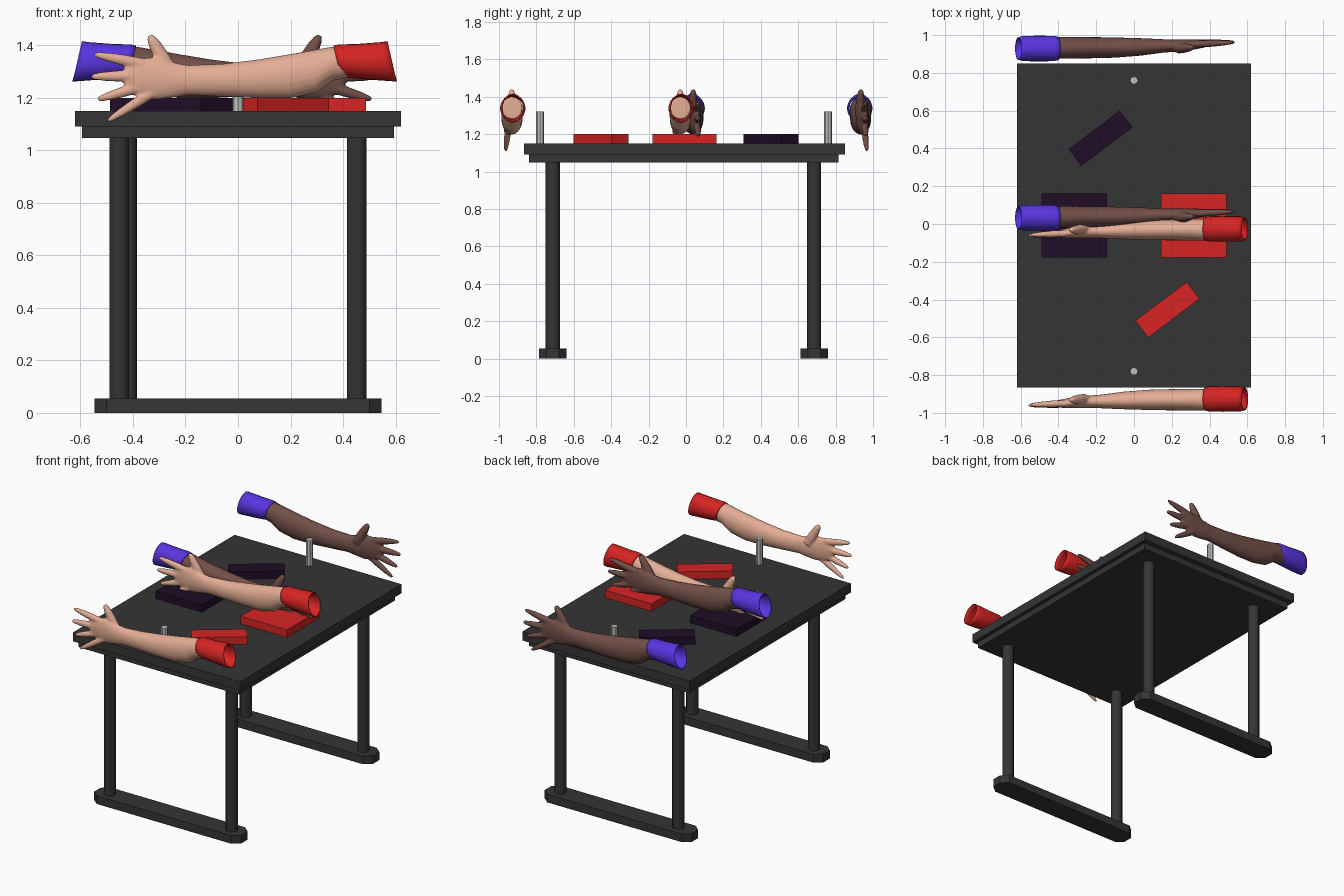
import bpy
import bmesh
from math import pi, cos, sin, radians
from mathutils import Vector

cube = bpy.data.objects.get("Cube")
if cube:
    bpy.data.objects.remove(cube)


def material(name, r, g, b):
    m = bpy.data.materials.new(name)
    m.use_nodes = True
    m.diffuse_color = (r, g, b, 1)
    m.node_tree.nodes["Principled BSDF"].inputs["Base Color"].default_value = (r, g, b, 1)
    return m


charcoal = material("charcoal", .035, .035, .035)
red = material("red", .68, .017, .017)
purple = material("purple", .1, .035, .75)
plum = material("dark plum", .014, .004, .02)
light_skin = material("light skin", .78, .42, .3)
brown_skin = material("brown skin", .17, .08, .065)
silver = material("silver", .55, .55, .55)


def finish(name, bm, mat, smooth=False):
    bmesh.ops.recalc_face_normals(bm, faces=bm.faces)
    mesh = bpy.data.meshes.new(name)
    bm.to_mesh(mesh)
    bm.free()
    mesh.materials.append(mat)
    obj = bpy.data.objects.new(name, mesh)
    bpy.context.collection.objects.link(obj)
    if smooth:
        bpy.ops.object.select_all(action='DESELECT')
        obj.select_set(True)
        bpy.context.view_layer.objects.active = obj
        bpy.ops.object.shade_smooth_by_angle(angle=radians(40))
    return obj


def box(name, center, size, mat, turn=0):
    bm = bmesh.new()
    bmesh.ops.create_cube(bm, size=1)
    bmesh.ops.scale(bm, vec=size, verts=bm.verts)
    obj = finish(name, bm, mat)
    obj.location = center
    obj.rotation_euler.z = turn
    return obj


def post(name, x, y, z0, z1, radius, mat, sides=12):
    bm = bmesh.new()
    bmesh.ops.create_cone(bm, cap_ends=True, segments=sides, radius1=radius,
                          radius2=radius, depth=z1 - z0)
    obj = finish(name, bm, mat, True)
    obj.location = (x, y, (z0 + z1) / 2)
    return obj


def loft(bm, rings, axis, sides=20, cap=True):
    """Skin elliptical rings (centre, y radius, other radius) square to axis."""
    across = Vector((0, 1, 0))
    up = Vector(axis).normalized().cross(across)
    loops = []
    for center, ry, ru in rings:
        angles = [2 * pi * i / sides for i in range(sides)]
        loops.append([bm.verts.new(Vector(center) + across * ry * cos(a) + up * ru * sin(a))
                      for a in angles])
    for a, b in zip(loops, loops[1:]):
        for i in range(sides):
            j = (i + 1) % sides
            bm.faces.new((a[i], a[j], b[j], b[i]))
    if cap:
        bm.faces.new(loops[0])
        bm.faces.new(loops[-1])


# Table top and its under-board
box("table_top", (0, -.0075, 1.12), (1.24, 1.715, .06), charcoal)
box("under_board", (0, -.0125, 1.07), (1.19, 1.655, .045), charcoal)

# Floor bars with clipped ends, and the legs on them
for side, y, left_x in (("front", -.7125, -.4525), ("back", .685, -.4225)):
    bm = bmesh.new()
    outline = [(sx * x, sy * w) for sx, sy, pts in
               ((1, -1, ((.5, .073), (.547, .033))), (1, 1, ((.547, .033), (.5, .073))),
                (-1, 1, ((.5, .073), (.547, .033))), (-1, -1, ((.547, .033), (.5, .073))))
               for x, w in pts]
    face = bm.faces.new([bm.verts.new((px, y + py, 0)) for px, py in outline])
    top = bmesh.ops.extrude_face_region(bm, geom=[face])
    bmesh.ops.translate(bm, vec=(0, 0, .055),
                        verts=[v for v in top["geom"] if isinstance(v, bmesh.types.BMVert)])
    finish(side + "_floor_bar", bm, charcoal)
    post(side + "_right_leg", left_x, y, .05, 1.06, .0375, charcoal)
    post(side + "_left_leg", .4525, y, .05, 1.06, .0375, charcoal)

# Hand pegs
post("front_peg", 0, -.78, 1.14, 1.32, .021, silver, 8)
post("back_peg", 0, .76, 1.14, 1.32, .021, silver, 8)

# Elbow pads and slanted touch pads
for label, s, mat in (("red", 1, red), ("dark", -1, plum)):
    box(label + "_elbow_pad", (s * .316, -.008, 1.175), (.345, .34, .05), mat)
    box(label + "_touch_pad", (s * .177, s * -.454, 1.175), (.34, .112, .05), mat, radians(37))

# Forearm and palm sections: x, low z, high z, low y, high y
SECTIONS = (
    (.44, 1.28, 1.4, -.055, .055), (.36, 1.265, 1.395, -.058, .058),
    (.3, 1.22, 1.385, -.058, .058), (.2, 1.198, 1.367, -.057, .056),
    (.08, 1.198, 1.347, -.055, .053), (-.06, 1.205, 1.33, -.051, .042),
    (-.19, 1.21, 1.325, -.045, .025), (-.25, 1.2, 1.336, -.045, .022),
    (-.31, 1.192, 1.355, -.045, .016), (-.37, 1.2, 1.352, -.044, .004),
    (-.42, 1.22, 1.33, -.04, -.006), (-.435, 1.25, 1.31, -.034, -.014))

# Digits: root, tip and root radius
DIGITS = (
    ((-.26, .004, 1.3), (-.337, -.002, 1.438), .032),
    ((-.36, -.02, 1.328), (-.548, -.028, 1.366), .023),
    ((-.39, -.022, 1.284), (-.56, -.03, 1.281), .023),
    ((-.38, -.022, 1.24), (-.535, -.03, 1.194), .022),
    ((-.33, -.022, 1.218), (-.496, -.034, 1.112), .021))


def arm(name, mat, y, turned):
    bm = bmesh.new()
    loft(bm, [((x, (y0 + y1) / 2, (z0 + z1) / 2), (y1 - y0) / 2, (z1 - z0) / 2)
              for x, z0, z1, y0, y1 in SECTIONS], (-1, 0, 0))
    for root, tip, r in DIGITS:
        a, b = Vector(root), Vector(tip)
        loft(bm, [(a.lerp(b, t), r * k * .85, r * k) for t, k in
                  ((0, 1), (.4, .95), (.7, .78), (.92, .55), (1, .25))], b - a, 12)
    obj = finish(name, bm, mat, True)
    # Fuse the palm and digits into one soft surface
    fuse = obj.modifiers.new("fuse", 'REMESH')
    fuse.mode = 'VOXEL'
    fuse.voxel_size = .006
    fuse.use_smooth_shade = True
    soften = obj.modifiers.new("soften", 'SMOOTH')
    soften.factor = .5
    soften.iterations = 4
    place(obj, y, turned)


def sleeve(name, mat, y, turned):
    bm = bmesh.new()
    loft(bm, [((x, .004, z), ry, rz) for x, z, ry, rz in
              ((.377, 1.34, .062, .061), (.4, 1.34, .067, .065), (.47, 1.338, .068, .069),
               (.56, 1.338, .067, .076), (.587, 1.339, .06, .079))],
         (-.97, 0, -.22), 24, False)
    obj = finish(name, bm, mat, True)
    wall = obj.modifiers.new("cloth", 'SOLIDIFY')
    wall.thickness = .006
    wall.offset = -1
    place(obj, y, turned)


def place(obj, y, turned):
    obj.location = (-.025 if turned else 0, y, 0)
    obj.rotation_euler.z = pi if turned else 0


# Two opposing pairs of arms: outer ones beside the table, inner ones crossing
for label, skin, cloth, turned, spots in (
        ("light", light_skin, red, False, (("outer", -.93), ("inner", -.03))),
        ("brown", brown_skin, purple, True, (("outer", .933), ("inner", .037)))):
    for spot, y in spots:
        arm(f"{spot}_{label}_arm", skin, y, turned)
        sleeve(f"{spot}_{label}_sleeve", cloth, y, turned)
